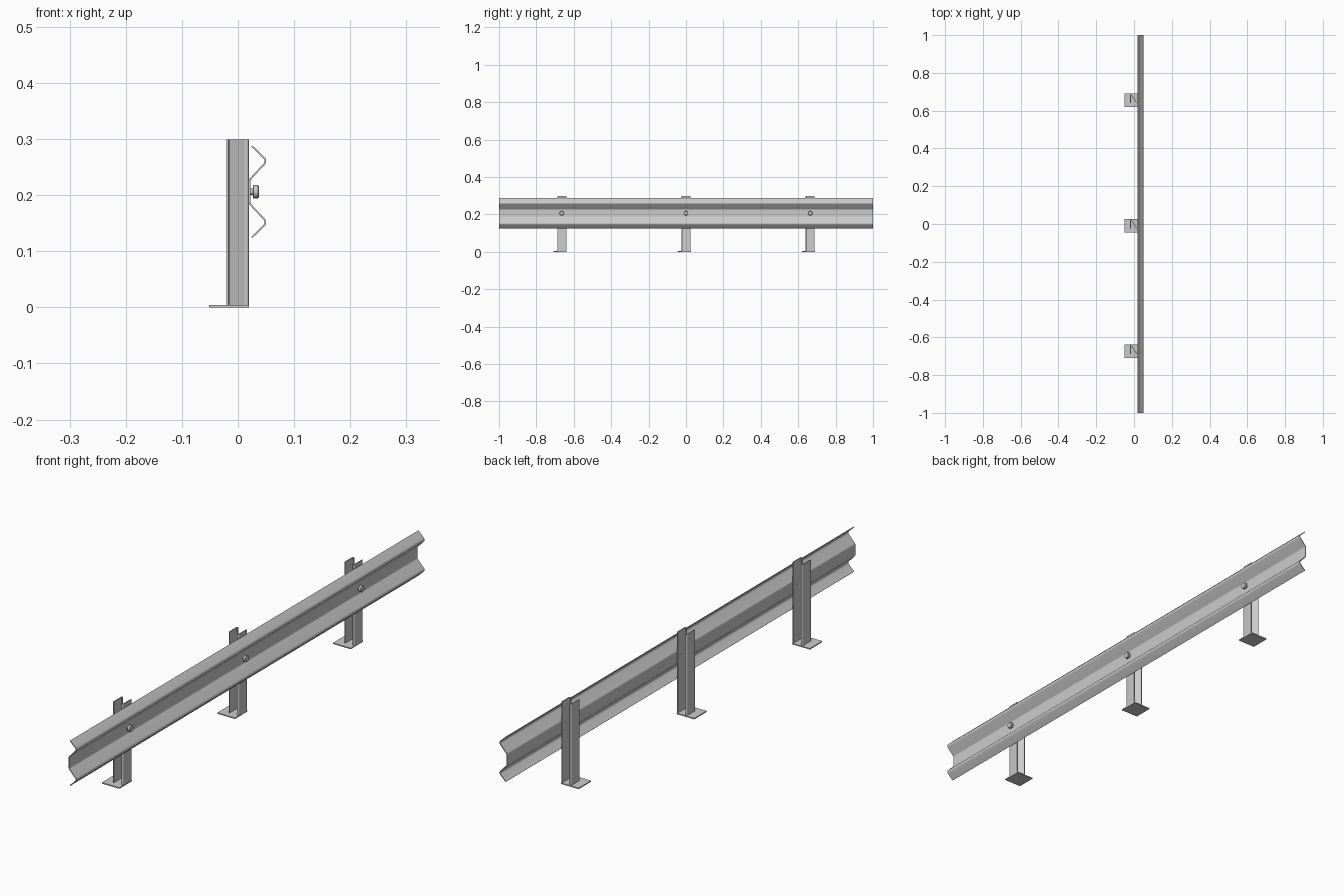
import bpy, bmesh, math
from mathutils import Vector

if "Cube" in bpy.data.objects:
    bpy.data.objects.remove(bpy.data.objects["Cube"])


def fillet(points, radius, steps=5):
    """Round the inner corners of an open 2D polyline."""
    pts = [Vector(p) for p in points]
    out = [pts[0]]
    for a, b, c in zip(pts, pts[1:], pts[2:]):
        u, v = (a - b).normalized(), (c - b).normalized()
        half = u.angle(v) / 2
        centre = b + (u + v).normalized() * radius / math.sin(half)
        start = b + u * radius / math.tan(half) - centre
        end = b + v * radius / math.tan(half) - centre
        sweep = start.angle(end)
        for i in range(steps + 1):
            t = i / steps
            out.append(centre + (start * math.sin((1 - t) * sweep)
                                 + end * math.sin(t * sweep)) / math.sin(sweep))
    out.append(pts[-1])
    return out


def sheet_outline(line, thick):
    """Give a centre line thickness, returning a closed outline."""
    left, right = [], []
    for i, p in enumerate(line):
        d = (line[min(i + 1, len(line) - 1)] - line[max(i - 1, 0)]).normalized()
        n = Vector((-d.y, d.x)) * thick / 2
        left.append(p + n)
        right.append(p - n)
    return left + right[::-1]


def finish(bm, name):
    bmesh.ops.recalc_face_normals(bm, faces=bm.faces)
    mesh = bpy.data.meshes.new(name)
    bm.to_mesh(mesh)
    bm.free()
    ob = bpy.data.objects.new(name, mesh)
    bpy.context.collection.objects.link(ob)
    bpy.ops.object.select_all(action='DESELECT')
    ob.select_set(True)
    bpy.context.view_layer.objects.active = ob
    bpy.ops.object.shade_smooth_by_angle(angle=math.radians(35))
    return ob


def extrude(name, coords, vec):
    bm = bmesh.new()
    face = bm.faces.new([bm.verts.new(c) for c in coords])
    top = bmesh.ops.extrude_face_region(bm, geom=[face], use_keep_orig=True)
    moved = [g for g in top['geom'] if isinstance(g, bmesh.types.BMVert)]
    bmesh.ops.translate(bm, verts=moved, vec=vec)
    return finish(bm, name)


# Corrugated rail
MID = 0.206
rail = [(0.0245, MID + 0.0815), (0.052, MID + 0.055), (0.0205, MID + 0.021),
        (0.0205, MID - 0.021), (0.052, MID - 0.055), (0.0245, MID - 0.0815)]
outline = sheet_outline(fillet(rail, 0.008), 0.003)
extrude("rail", [(p.x, -1, p.y) for p in outline], (0, 2, 0))

# Folded post section
section = [(-0.0187, -0.024), (-0.0187, 0.029), (0.0178, -0.029), (0.0178, 0.024)]
post = sheet_outline(fillet(section, 0.003), 0.003)

# Bolt profile as (x, radius): shank then rounded head
bolt = [(0.0, 0.006), (0.027, 0.006), (0.027, 0.0105), (0.028, 0.0118),
        (0.0355, 0.0118), (0.037, 0.0105)]
SIDES = 20

for i, y in enumerate((-0.664, 0, 0.664), 1):
    # Upright
    extrude(f"post_{i}", [(p.x, y + p.y, 0.002) for p in post], (0, 0, 0.297))

    # Offset foot plate
    plate = [(-0.0515, -0.045), (0.0195, -0.045), (0.0195, 0.026), (-0.0515, 0.026)]
    extrude(f"foot_plate_{i}", [(a, y + b, 0) for a, b in plate], (0, 0, 0.004))

    # Bolt through rail and post
    bm = bmesh.new()
    rings = [[bm.verts.new((x if x else 0.016, y + r * math.cos(2 * math.pi * k / SIDES),
                            MID + r * math.sin(2 * math.pi * k / SIDES)))
              for k in range(SIDES)] for x, r in bolt]
    for a, b in zip(rings, rings[1:]):
        for k in range(SIDES):
            j = (k + 1) % SIDES
            bm.faces.new((a[k], a[j], b[j], b[k]))
    bm.faces.new(rings[0])
    bm.faces.new(rings[-1])
    finish(bm, f"bolt_{i}")
